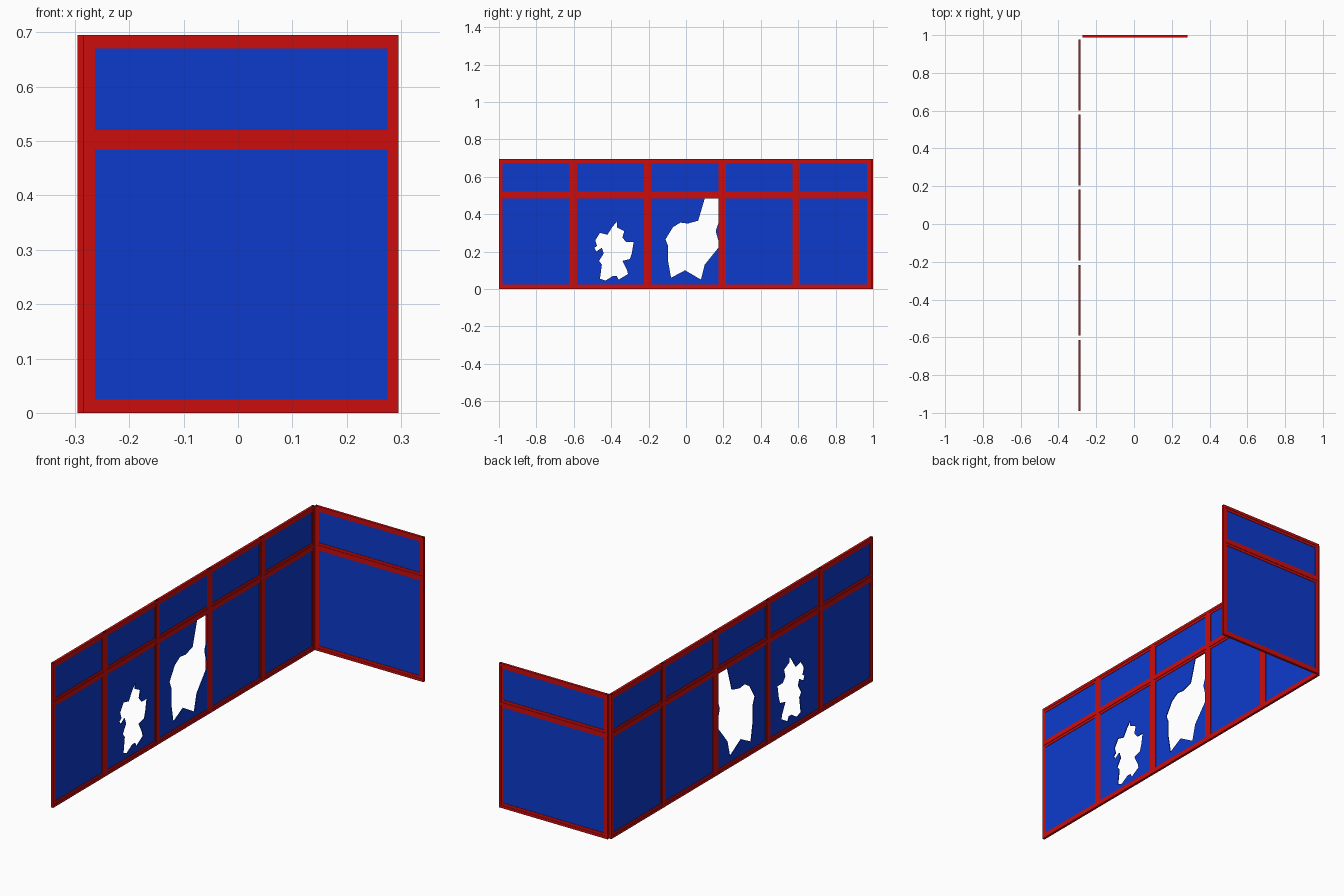
import bpy, bmesh, math
from mathutils import Vector, Matrix
from mathutils.geometry import tessellate_polygon

cube = bpy.data.objects.get("Cube")
if cube:
    bpy.data.objects.remove(cube, do_unlink=True)

HEIGHT, THICK = 0.695, 0.012        # panel height and depth
POST, BEAD_V = 0.011, 0.009         # upright and its glazing bead
RAIL, BEAD_H = 0.0125, 0.0125       # rail and its glazing bead
SPLIT = 0.502                       # middle of the transom


def material(name, color):
    m = bpy.data.materials.new(name)
    m.use_nodes = True
    m.diffuse_color = color
    m.node_tree.nodes["Principled BSDF"].inputs["Base Color"].default_value = color
    return m


RED = material("red frame", (0.6, 0.004, 0.004, 1))
BLUE = material("blue glass", (0.004, 0.042, 0.6, 1))


def make_object(name, bm, mat, matrix):
    bmesh.ops.recalc_face_normals(bm, faces=bm.faces)
    mesh = bpy.data.meshes.new(name)
    bm.to_mesh(mesh)
    bm.free()
    mesh.materials.append(mat)
    obj = bpy.data.objects.new(name, mesh)
    obj.matrix_world = matrix
    bpy.context.collection.objects.link(obj)
    return obj


def box(bm, u0, u1, z0, z1, depth, open_ends=False):
    """Bar centred on the panel plane, optionally hollow at top and bottom."""
    m = Matrix.Translation(((u0 + u1) / 2, 0, (z0 + z1) / 2))
    m = m @ Matrix.Diagonal((u1 - u0, depth, z1 - z0, 1))
    verts = bmesh.ops.create_cube(bm, size=1, matrix=m)["verts"]
    if open_ends:
        faces = {f for v in verts for f in v.link_faces}
        caps = [f for f in faces if len({round(v.co.z, 4) for v in f.verts}) == 1]
        bmesh.ops.delete(bm, geom=caps, context="FACES_ONLY")


def sheet(name, loops, matrix):
    """Thin glass from an outline and optional hole loops."""
    loops = [[Vector((u, 0, z)) for u, z in loop] for loop in loops]
    flat = [[Vector((p.x, p.z, 0)) for p in loop] for loop in loops]
    bm = bmesh.new()
    verts = [bm.verts.new(p) for loop in loops for p in loop]
    for tri in tessellate_polygon(flat):
        bm.faces.new([verts[i] for i in tri])
    obj = make_object(name, bm, BLUE, matrix)
    mod = obj.modifiers.new("thickness", "SOLIDIFY")
    mod.thickness, mod.offset = 0.004, 0


def rect(u0, u1, z0, z1):
    return [(u0, z0), (u1, z0), (u1, z1), (u0, z1)]


def panel(name, width, matrix, broken=None):
    # Hollow uprights and solid rails
    bm = bmesh.new()
    for u in (0, width - POST):
        box(bm, u, u + POST, 0, HEIGHT, THICK, open_ends=True)
    a, b = POST, width - POST
    for z in (0, SPLIT - RAIL / 2, HEIGHT - RAIL):
        box(bm, a, b, z, z + RAIL, THICK)
    make_object(name + "_frame", bm, RED, matrix)

    # Stepped beads and glass for the lower and upper lights
    bm = bmesh.new()
    lights = {"lower": (RAIL, SPLIT - RAIL / 2),
              "upper": (SPLIT + RAIL / 2, HEIGHT - RAIL)}
    for part, (z0, z1) in lights.items():
        for u in (a, b - BEAD_V):
            box(bm, u, u + BEAD_V, z0, z1, THICK * 0.7)
        for z in (z0, z1 - BEAD_H):
            box(bm, a + BEAD_V, b - BEAD_V, z, z + BEAD_H, THICK * 0.7)
        pane = (a + BEAD_V, b - BEAD_V, z0 + BEAD_H, z1 - BEAD_H)
        loops = [rect(*pane)]
        if part == "lower" and broken:
            loops = broken(*pane)
        for i, group in enumerate(loops if isinstance(loops[0][0], list) else [loops]):
            sheet(f"{name}_{part}_glass_{i}", group, matrix)
    make_object(name + "_beads", bm, RED, matrix)


MODULE = 0.3976

# Jagged break outlines, in hundredths, as (distance along wall, height)
SMALL = [(-37, 36), (-37, 33), (-33, 31), (-34, 27.5), (-32, 25), (-28, 25),
         (-29, 19), (-30, 16), (-34, 15), (-31.5, 10), (-31, 8), (-36, 5),
         (-37, 7), (-39, 7), (-43, 4.5), (-46, 5.5), (-45, 13), (-46.5, 15),
         (-44, 19), (-45, 22), (-48, 20), (-49, 22), (-47.5, 23),
         (-48.5, 26), (-46, 30), (-42, 29), (-39.5, 33)]
LARGE = [(10, 13), (8, 5), (-0.5, 10), (-8, 6), (-9.6, 15), (-9.6, 23),
         (-11, 26.5), (-7, 33), (-3, 35.5), (1, 35), (6.5, 36.5)]


def along(points, index):
    start = -1 + index * MODULE
    return [(y / 100 - start, z / 100) for y, z in points]


def small_break(u0, u1, z0, z1):
    return [[rect(u0, u1, z0, z1), along(SMALL, 1)]]


def large_break(u0, u1, z0, z1):
    # The break runs out through the top corner, leaving a shard on the edge
    outline = [(u0, z0), (u1, z0), (u1, 0.22)] + along(LARGE, 2)
    outline += [(along([(10, 0)], 2)[0][0], z1), (u0, z1)]
    shard = [(u1, 0.26), (u1, 0.35), (u1 - 0.014, 0.31)]
    return [[outline], [shard]]


# Long wall of five panels
breaks = {1: small_break, 2: large_break}
for i in range(5):
    place = Matrix.Translation((-0.289, -1 + i * MODULE, 0))
    place = place @ Matrix.Rotation(math.pi / 2, 4, "Z")
    panel(f"side_panel_{i + 1}", MODULE, place, breaks.get(i))

# Return panel at the back
panel("back_panel", 0.578, Matrix.Translation((-0.283, 0.994, 0)))
